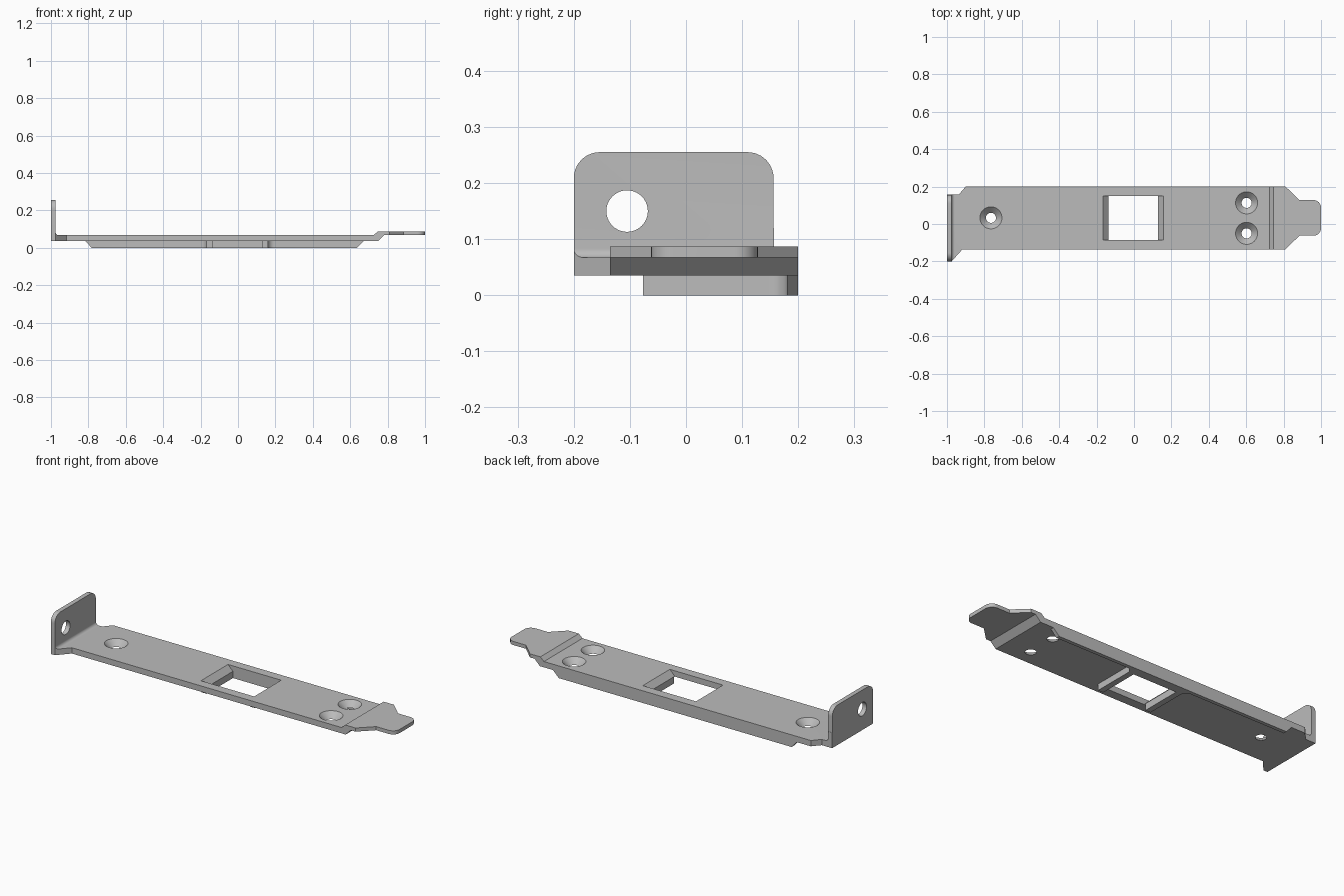
import bpy, bmesh, math
from mathutils import Vector

if "Cube" in bpy.data.objects:
    bpy.data.objects.remove(bpy.data.objects["Cube"])

metal = bpy.data.materials.new("grey_metal")
metal.use_nodes = True
GREY = (0.5, 0.5, 0.5, 1)
metal.diffuse_color = GREY
metal.node_tree.nodes["Principled BSDF"].inputs["Base Color"].default_value = GREY


def rounded(points, steps=8):
    """Outline from (u, v) corners; a third number rounds that corner."""
    out = []
    for i, p in enumerate(points):
        c = Vector(p[:2])
        if len(p) == 2:
            out.append(c)
            continue
        a = (Vector(points[i - 1][:2]) - c).normalized()
        b = (Vector(points[(i + 1) % len(points)][:2]) - c).normalized()
        half, r = a.angle(b) / 2, p[2]
        t = r / math.tan(half)
        mid = c + (a + b).normalized() * r / math.sin(half)
        for s in range(steps + 1):
            d = (c + a * t - mid).lerp(c + b * t - mid, s / steps)
            out.append(mid + d.normalized() * r)
    return out


def make_object(name, bm):
    bmesh.ops.recalc_face_normals(bm, faces=bm.faces)
    mesh = bpy.data.meshes.new(name)
    bm.to_mesh(mesh)
    bm.free()
    obj = bpy.data.objects.new(name, mesh)
    mesh.materials.append(metal)
    bpy.context.collection.objects.link(obj)
    return obj


def prism(name, points, axis, low, high):
    """Extrude an outline along x, y or z."""
    place = {"x": lambda u, v, w: (w, u, v),
             "y": lambda u, v, w: (u, w, v),
             "z": lambda u, v, w: (u, v, w)}[axis]
    bm = bmesh.new()
    pts = rounded(points)
    rings = [[bm.verts.new(place(p.x, p.y, w)) for p in pts] for w in (low, high)]
    for ring in rings:
        bm.faces.new(ring)
    n = len(pts)
    for i in range(n):
        j = (i + 1) % n
        bm.faces.new((rings[0][i], rings[0][j], rings[1][j], rings[1][i]))
    return make_object(name, bm)


def combine(target, tool, operation):
    tool.hide_render = True
    mod = target.modifiers.new(operation.title(), "BOOLEAN")
    mod.operation, mod.object, mod.solver = operation, tool, "EXACT"
    bpy.context.view_layer.objects.active = target
    bpy.ops.object.modifier_apply(modifier=mod.name)
    bpy.data.objects.remove(tool)


# Bent sheet: upright flange, long plate and raised tab
bracket = prism("bracket", [
    (-1, 0.035), (0.75, 0.035), (0.782, 0.067), (1, 0.067), (1, 0.087),
    (0.747, 0.087), (0.725, 0.067), (-0.975, 0.067, 0.016),
    (-0.975, 0.255), (-1, 0.255)], "y", -0.3, 0.3)

# Plan outline with tapered ends and rounded tongue
combine(bracket, prism("plan_outline", [
    (-1.1, -0.2), (-0.975, -0.2), (-0.917, -0.135), (0.81, -0.135),
    (0.885, -0.062), (1, -0.062, 0.04), (1, 0.128, 0.04), (0.885, 0.128),
    (0.81, 0.2), (-0.9, 0.2), (-0.937, 0.157), (-1.1, 0.157)],
    "z", -0.2, 0.5), "INTERSECT")

# Rounded upper corners of the flange
combine(bracket, prism("flange_outline", [
    (-0.3, -0.1), (0.3, -0.1), (0.3, 0.12), (0.156, 0.12),
    (0.156, 0.255, 0.046), (-0.2, 0.255, 0.046), (-0.2, 0.12), (-0.3, 0.12)],
    "x", -1.2, 1.2), "INTERSECT")

# Window with sloped sides
combine(bracket, prism("window_cutter", [
    (-0.136, -0.1), (0.128, -0.1), (0.128, 0.037), (0.188, 0.097),
    (-0.196, 0.097), (-0.136, 0.037)], "y", -0.085, 0.15), "DIFFERENCE")

# Countersunk screw holes
for x, y in ((-0.765, 0.033), (0.602, 0.113), (0.602, -0.05)):
    bm = bmesh.new()
    bmesh.ops.create_cone(bm, cap_ends=True, segments=40,
                          radius1=0.01, radius2=0.08, depth=0.07)
    bmesh.ops.translate(bm, verts=bm.verts, vec=(x, y, 0.053))
    combine(bracket, make_object("countersink_cutter", bm), "DIFFERENCE")

# Screw hole through the flange
hole = [(-0.105 + 0.037 * math.cos(a * math.tau / 40),
         0.15 + 0.037 * math.sin(a * math.tau / 40)) for a in range(40)]
combine(bracket, prism("flange_hole_cutter", hole, "x", -1.1, -0.9), "DIFFERENCE")

# Stiffening lip under the rear edge, with ribs beside the window
lip = prism("stiffening_lip", [
    (-0.9, 0.2), (-0.9, 0.18), (-0.168, 0.18, 0.033), (-0.168, -0.077),
    (-0.136, -0.077), (-0.136, 0.15), (0.128, 0.15), (0.128, -0.077),
    (0.16, -0.077), (0.16, 0.18, 0.033), (0.8, 0.18), (0.8, 0.2)],
    "z", 0, 0.035)
combine(lip, prism("lip_ends", [
    (-0.783, 0), (0.635, 0), (0.67, 0.035), (-0.815, 0.035)],
    "y", -0.3, 0.3), "INTERSECT")

combine(bracket, lip, "UNION")

# Smooth curved walls, keep edges sharp
bracket.data.shade_smooth()
bracket.data.set_sharp_from_angle(angle=math.radians(25))
